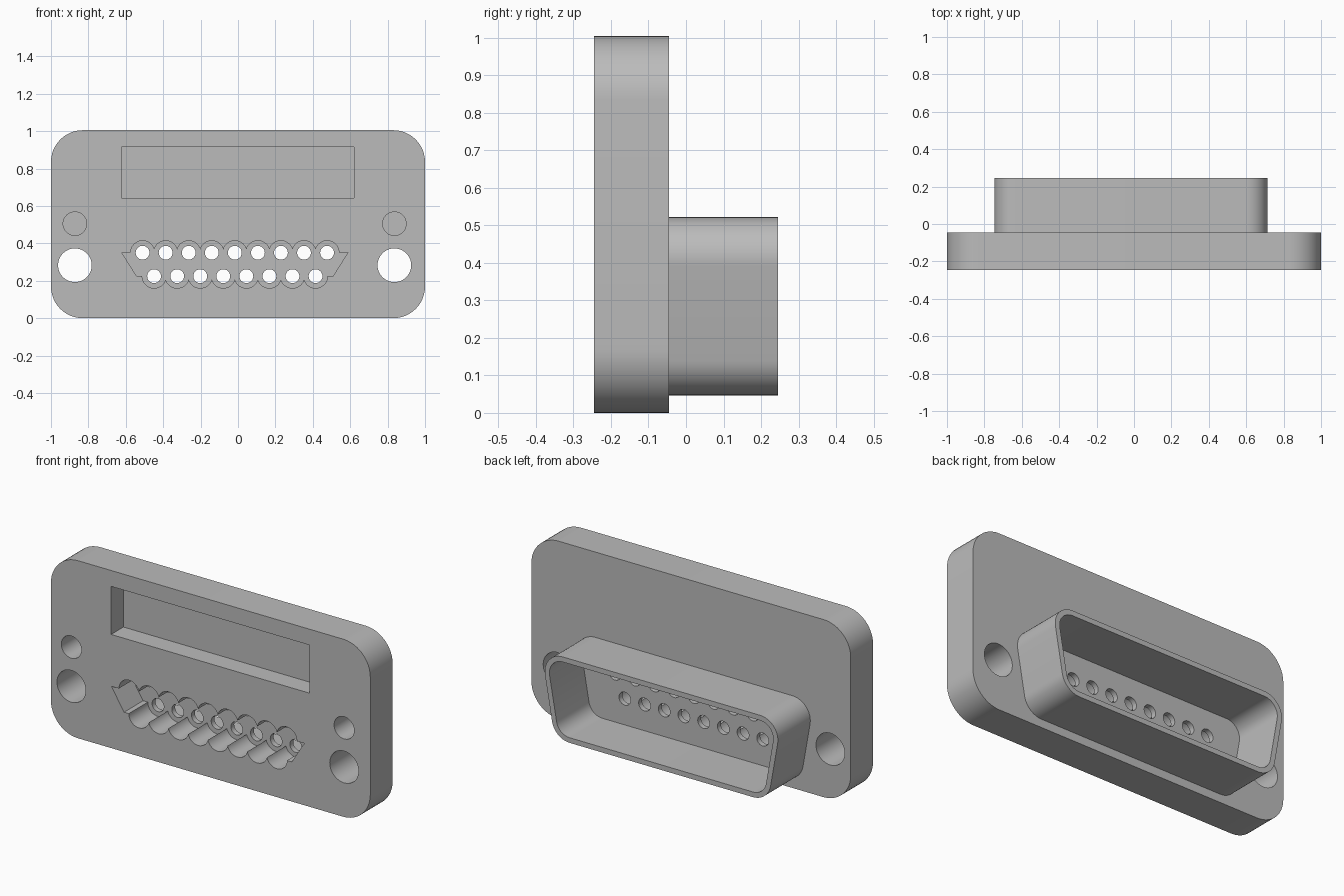
import bpy, bmesh, math

if "Cube" in bpy.data.objects:
    bpy.data.objects.remove(bpy.data.objects["Cube"])

grey = bpy.data.materials.new("light grey")
grey.diffuse_color = (0.5, 0.5, 0.5, 1)
grey.use_nodes = True
grey.node_tree.nodes["Principled BSDF"].inputs["Base Color"].default_value = grey.diffuse_color

FRONT, BACK, RIM = -0.245, -0.045, 0.245
CX = -0.017          # centre of the connector pattern


def prism(name, pts, y0, y1):
    """Extrude an (x, z) outline along y."""
    bm = bmesh.new()
    face = bm.faces.new([bm.verts.new((x, y0, z)) for x, z in pts])
    ext = bmesh.ops.extrude_face_region(bm, geom=[face])["geom"]
    bmesh.ops.translate(bm, vec=(0, y1 - y0, 0),
                        verts=[g for g in ext if isinstance(g, bmesh.types.BMVert)])
    bmesh.ops.recalc_face_normals(bm, faces=bm.faces)
    mesh = bpy.data.meshes.new(name)
    bm.to_mesh(mesh)
    bm.free()
    obj = bpy.data.objects.new(name, mesh)
    mesh.materials.append(grey)
    bpy.context.collection.objects.link(obj)
    return obj


def arc(cx, cz, r, a0, a1, n=12):
    return [(cx + r * math.cos(math.radians(a0 + (a1 - a0) * i / n)),
             cz + r * math.sin(math.radians(a0 + (a1 - a0) * i / n))) for i in range(n + 1)]


def circle(cx, cz, r, n=40):
    return arc(cx, cz, r, 0, 360, n)[:-1]


def cut(obj, pts, y0, y1):
    """Subtract an extruded outline from obj."""
    cutter = prism("cutter", pts, y0, y1)
    mod = obj.modifiers.new("cut", 'BOOLEAN')
    mod.operation, mod.solver, mod.object = 'DIFFERENCE', 'EXACT', cutter
    bpy.context.view_layer.objects.active = obj
    bpy.ops.object.modifier_apply(modifier=mod.name)
    bpy.data.objects.remove(cutter)


def d_outline(r):
    """D-shaped outline, wide at the top, with sides sloping 10 degrees."""
    return (arc(CX + 0.618, 0.41, r, -10, 90) + arc(CX - 0.618, 0.41, r, 90, 190)
            + arc(CX - 0.574, 0.159, r, 190, 270) + arc(CX + 0.574, 0.159, r, 270, 350))


# Rounded flange plate
R, H = 0.17, 1.005
plate = prism("flange_plate",
              arc(1 - R, H - R, R, 0, 90) + arc(R - 1, H - R, R, 90, 180)
              + arc(R - 1, R, R, 180, 270) + arc(1 - R, R, R, 270, 360), FRONT, BACK)

# Label recess
cut(plate, [(-0.623, 0.643), (0.62, 0.643), (0.62, 0.915), (-0.623, 0.915)],
    FRONT - 0.1, FRONT + 0.11)

# Through screw holes and blind holes above them
for x in (CX - 0.855, CX + 0.853):
    cut(plate, circle(x, 0.283, 0.09), FRONT - 0.1, BACK + 0.1)
    cut(plate, circle(x, 0.505, 0.063), FRONT - 0.1, FRONT + 0.15)

# Pin recess: scalloped counterbores joined by a middle slot, then pin holes
FLOOR, PITCH = -0.075, 0.1233
pins = [(CX + (i - 4) * PITCH, 0.35) for i in range(9)]
pins += [(CX + (i - 3.5) * PITCH, 0.2245) for i in range(8)]
cut(plate, [(CX - 0.525, 0.2245), (CX + 0.525, 0.2245), (CX + 0.604, 0.35), (CX - 0.604, 0.35)],
    FRONT - 0.1, FLOOR)
for x, z in pins:
    cut(plate, circle(x, z, 0.064), FRONT - 0.1, FLOOR)
for x, z in pins:
    cut(plate, circle(x, z, 0.037, 24), FRONT - 0.1, BACK + 0.1)

# Hollow connector shell at the back
shell = prism("connector_shell", d_outline(0.112), BACK - 0.003, RIM)
cut(shell, d_outline(0.083), BACK - 0.1, RIM + 0.1)

for obj in (plate, shell):
    bpy.ops.object.select_all(action='DESELECT')
    obj.select_set(True)
    bpy.context.view_layer.objects.active = obj
    bpy.ops.object.shade_smooth_by_angle(angle=math.radians(30))
